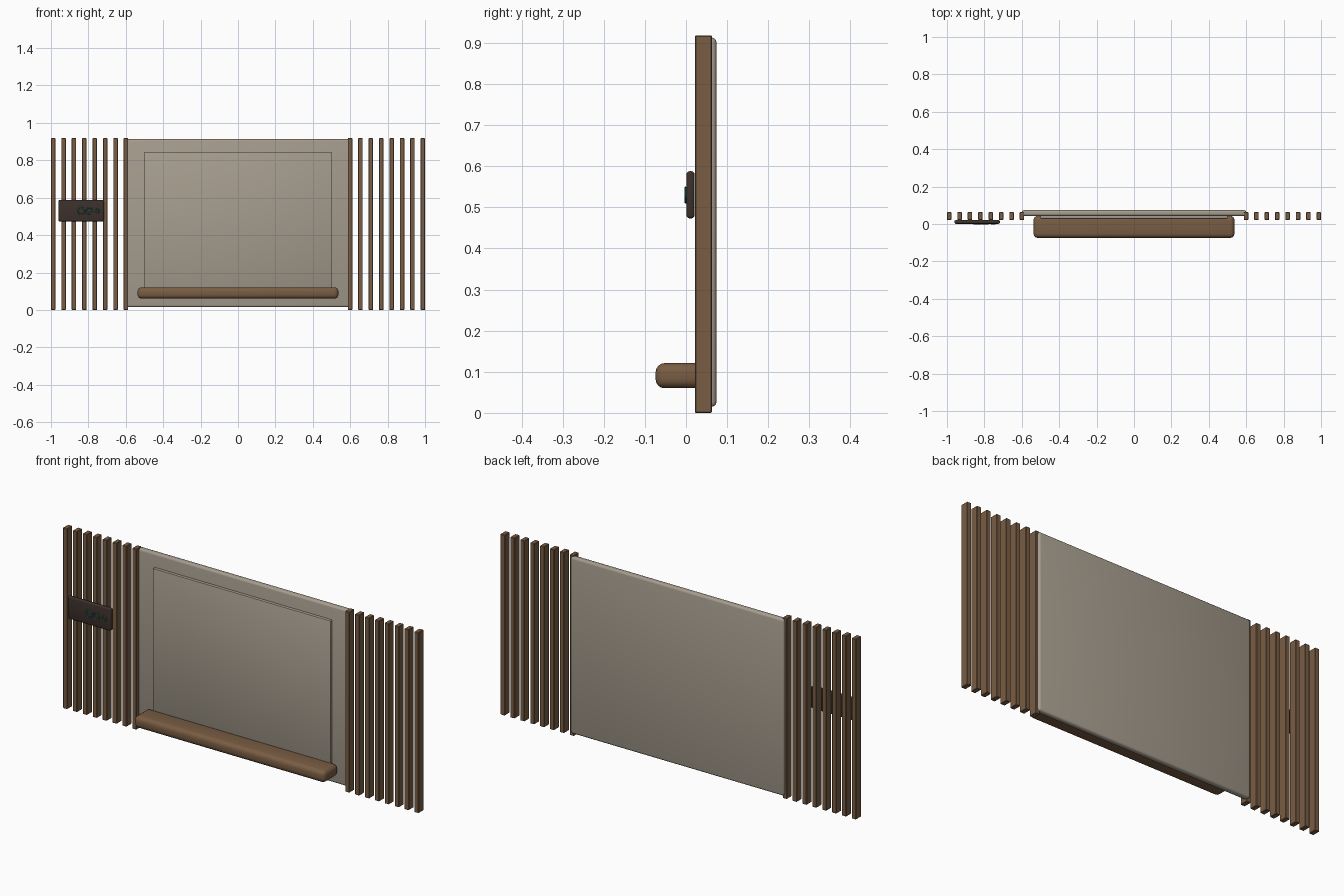
import bpy
import math

cube = bpy.data.objects.get("Cube")
if cube:
    bpy.data.objects.remove(cube, do_unlink=True)


def material(name, color):
    mat = bpy.data.materials.new(name)
    mat.use_nodes = True
    mat.diffuse_color = (*color, 1)
    mat.node_tree.nodes["Principled BSDF"].inputs["Base Color"].default_value = (*color, 1)
    return mat


wood = material("warm_wood", (0.19, 0.108, 0.056))
fabric = material("beige_panel", (0.38, 0.335, 0.27))
dark = material("dark_brown", (0.045, 0.03, 0.024))
teal = material("teal_display", (0.02, 0.13, 0.13))


def finish(obj, name, mat):
    obj.name = name
    obj.data.materials.append(mat)
    bpy.ops.object.shade_smooth_by_angle(angle=math.radians(35))
    return obj


def box(name, mat, x, y, z, bevel, segments=3):
    """Bevelled box from (min, max) ranges along each axis."""
    ranges = (x, y, z)
    bpy.ops.mesh.primitive_cube_add(size=1, location=[sum(r) / 2 for r in ranges])
    obj = bpy.context.object
    obj.scale = [r[1] - r[0] for r in ranges]
    bpy.ops.object.transform_apply(location=False, rotation=False, scale=True)
    mod = obj.modifiers.new("rounded_edges", "BEVEL")
    mod.width = bevel
    mod.segments = segments
    bpy.ops.object.modifier_apply(modifier=mod.name)
    return finish(obj, name, mat)


# Upholstered back panel with a raised centre board
box("back_panel", fabric, (-0.6, 0.6), (0.043, 0.074), (0.015, 0.913), 0.011)
box("centre_board", fabric, (-0.5, 0.5), (0.028, 0.05), (0.09, 0.842), 0.004, 2)

# Rounded shelf
box("shelf", wood, (-0.537, 0.537), (-0.074, 0.043), (0.06, 0.121), 0.022, 4)

# Vertical slats on both sides
for side, label in ((1, "left"), (-1, "right")):
    for i in range(8):
        x = side * (0.599 + i * 0.0556)
        box(f"{label}_slat_{i + 1}", wood, (x - 0.012, x + 0.012),
            (0.022, 0.063), (0, 0.918), 0.002, 1)

# Control unit mounted on the slats
box("control_unit", dark, (-0.96, -0.717), (0.001, 0.021), (0.473, 0.588), 0.008)

# Thin ring indicators on the control unit
for i, (x, radius) in enumerate(((-0.838, 0.018), (-0.796, 0.016), (-0.752, 0.01))):
    bpy.ops.mesh.primitive_torus_add(
        major_radius=radius, minor_radius=0.003, major_segments=20, minor_segments=6,
        location=(x, -0.001, 0.53), rotation=(math.pi / 2, 0, 0))
    finish(bpy.context.object, f"indicator_ring_{i + 1}", teal)
